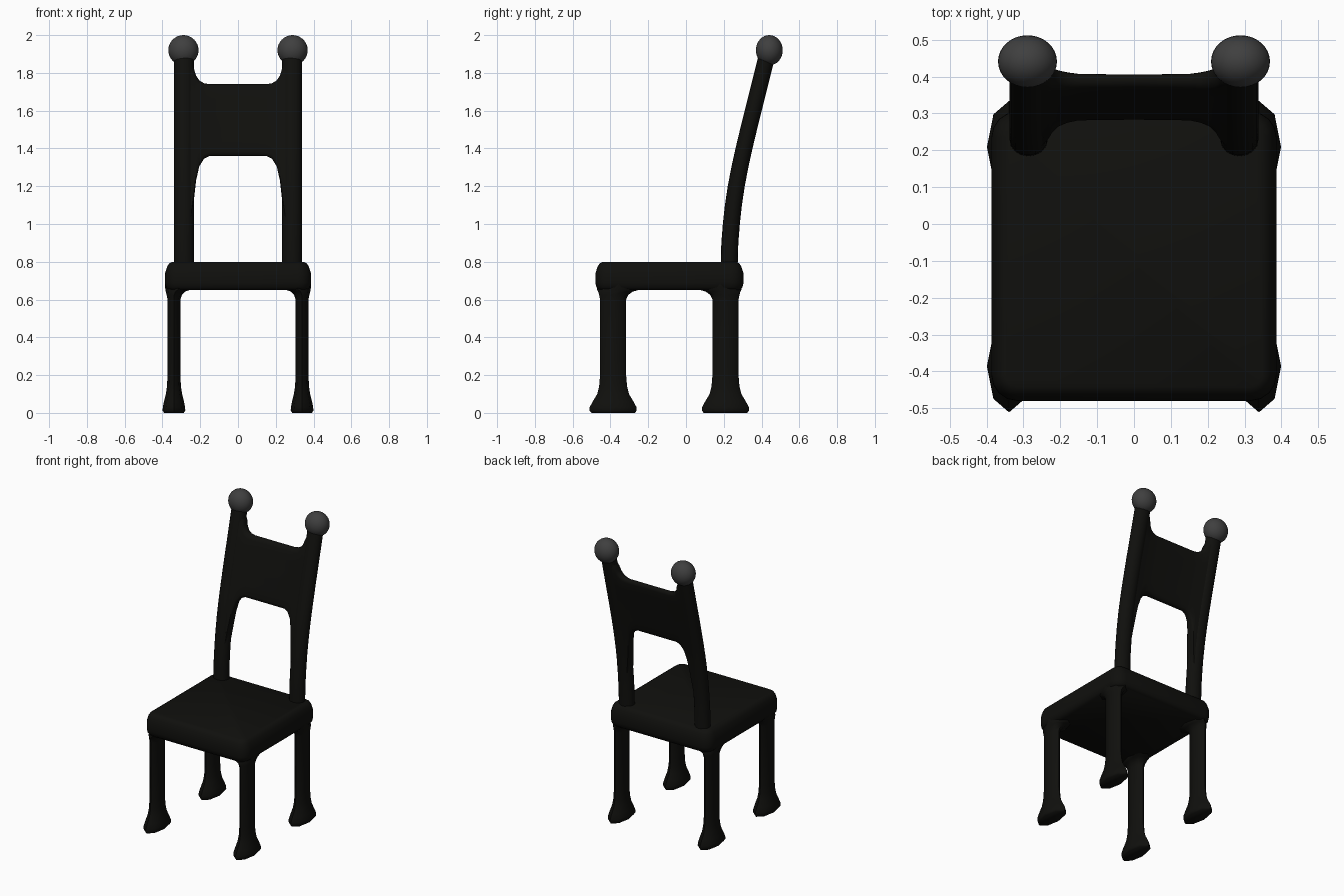
import bpy, bmesh, math
from mathutils import Vector

if "Cube" in bpy.data.objects:
    bpy.data.objects.remove(bpy.data.objects["Cube"])


def material(name, rgb):
    m = bpy.data.materials.new(name)
    m.diffuse_color = (*rgb, 1)
    m.use_nodes = True
    m.node_tree.nodes["Principled BSDF"].inputs["Base Color"].default_value = m.diffuse_color
    return m


DARK = material("dark_wood", (0.005, 0.005, 0.004))
GREY = material("finial_grey", (0.05, 0.05, 0.05))


def finish(name, bm, mat, angle=50):
    bmesh.ops.recalc_face_normals(bm, faces=bm.faces)
    me = bpy.data.meshes.new(name)
    bm.to_mesh(me)
    bm.free()
    me.materials.append(mat)
    ob = bpy.data.objects.new(name, me)
    bpy.context.collection.objects.link(ob)
    bpy.ops.object.select_all(action='DESELECT')
    ob.select_set(True)
    bpy.context.view_layer.objects.active = ob
    bpy.ops.object.shade_smooth_by_angle(angle=math.radians(angle))
    return ob


def loft(name, rings, mat=DARK, angle=50):
    """Skin a row of equal-length point rings and cap both ends."""
    bm = bmesh.new()
    rows = [[bm.verts.new(p) for p in r] for r in rings]
    n = len(rows[0])
    for a, b in zip(rows, rows[1:]):
        for i in range(n):
            j = (i + 1) % n
            bm.faces.new((a[i], a[j], b[j], b[i]))
    bm.faces.new(rows[0])
    bm.faces.new(rows[-1])
    return finish(name, bm, mat, angle)


def ellipse(cx, cy, z, rx, ry, n):
    return [(cx + rx * math.cos(math.tau * i / n),
             cy + ry * math.sin(math.tau * i / n), z) for i in range(n)]


def interp(x, pts):
    for (x0, y0), (x1, y1) in zip(pts, pts[1:]):
        if x <= x1:
            return y0 + (y1 - y0) * (x - x0) / (x1 - x0)
    return pts[-1][1]


# seat: rounded rectangle with a soft rim
def rounded_rect(z, inset, x=0.387, y0=-0.48, y1=0.305, r=0.07):
    pts = []
    cx, cy, hy = 0, (y0 + y1) / 2, (y1 - y0) / 2
    for k, (sx, sy) in enumerate(((1, 1), (-1, 1), (-1, -1), (1, -1))):
        for i in range(5):
            a = math.pi / 2 * (k + i / 4)
            rr = r - inset
            pts.append((cx + sx * (x - r) + rr * math.cos(a),
                        cy + sy * (hy - r) + rr * math.sin(a), z))
    return pts


loft("seat", [rounded_rect(z, i) for z, i in
              ((0.65, 0.022), (0.665, 0.006), (0.69, 0), (0.74, 0.001),
               (0.775, 0.012), (0.79, 0.022), (0.80, 0.038))])

# legs: eight-sided, flared foot below and inward fillet under the seat
FOOT = ((0, 0.052, 0.115), (0.012, 0.06, 0.125), (0.03, 0.059, 0.124),
        (0.06, 0.053, 0.108), (0.10, 0.043, 0.084), (0.14, 0.037, 0.074),
        (0.20, 0.034, 0.069), (0.60, 0.034, 0.069))
# z, inner growth x, outer growth x, inner growth y, outer growth y
FILLET = ((0.625, 0.008, 0.005, 0.012, 0.005), (0.642, 0.025, 0.009, 0.035, 0.01),
          (0.652, 0.055, 0.012, 0.07, 0.015), (0.70, 0.06, 0.013, 0.075, 0.018))
for side, sx in (("left", -1), ("right", 1)):
    for end, cy, sy in (("front", -0.386, -1), ("back", 0.209, 1)):
        cx = 0.339 * sx
        rings = [ellipse(cx, cy, z, rx, ry, 8) for z, rx, ry in FOOT]
        for z, ix, ox, iy, oy in FILLET:
            rings.append(ellipse(cx + sx * (ox - ix) / 2, cy + sy * (oy - iy) / 2, z,
                                 0.034 + (ix + ox) / 2, 0.069 + (iy + oy) / 2, 8))
        loft(f"{end}_leg_{side}", rings, angle=65)

# back posts: curved, leaning backward
SPINE = ((0.72, 0.228), (0.8, 0.229), (0.9, 0.232), (1.0, 0.240), (1.1, 0.251),
         (1.2, 0.266), (1.3, 0.285), (1.4, 0.307), (1.55, 0.343), (1.7, 0.381),
         (1.9, 0.431))
for side, sx in (("left", -1), ("right", 1)):
    loft(f"back_post_{side}",
         [ellipse(0.286 * sx, y, z, 0.052, 0.045, 16) for z, y in SPINE])

# back panel: follows the post curve, edges filleted into the posts
TOP = ((0, 1.74), (0.15, 1.74), (0.18, 1.745), (0.205, 1.76), (0.222, 1.785),
       (0.234, 1.825), (0.255, 1.87))
LOW = ((0, 1.36), (0.15, 1.36), (0.18, 1.345), (0.205, 1.305), (0.222, 1.23),
       (0.234, 1.12), (0.255, 0.95))
THICK = ((0, 0.02), (0.15, 0.022), (0.21, 0.028), (0.255, 0.034))
half = [0, 0.08, 0.15, 0.18, 0.193, 0.205, 0.214, 0.222, 0.228, 0.234, 0.255]
ROWS = ((0, 0.35), (0.02, 0.8), (0.06, 1)) + tuple((k / 10, 1) for k in range(2, 9)) \
    + ((0.94, 1), (0.98, 0.8), (1, 0.35))
panel = []
for x in [-h for h in half[:0:-1]] + half:
    lo, hi, t = (interp(abs(x), c) for c in (LOW, TOP, THICK))
    front, back = [], []
    for v, f in ROWS:
        z = lo + (hi - lo) * v
        y = interp(z, SPINE)
        front.append((x, y - t * f, z))
        back.append((x, y + t * f, z))
    panel.append(front + back[::-1])
loft("back_panel", panel)

# ball finials
for side, sx in (("left", -1), ("right", 1)):
    bm = bmesh.new()
    bmesh.ops.create_uvsphere(bm, u_segments=32, v_segments=16, radius=1)
    bmesh.ops.scale(bm, vec=(0.08, 0.071, 0.08), verts=bm.verts)
    bmesh.ops.translate(bm, vec=Vector((0.289 * sx, 0.441, 1.92)), verts=bm.verts)
    finish(f"finial_{side}", bm, GREY)
